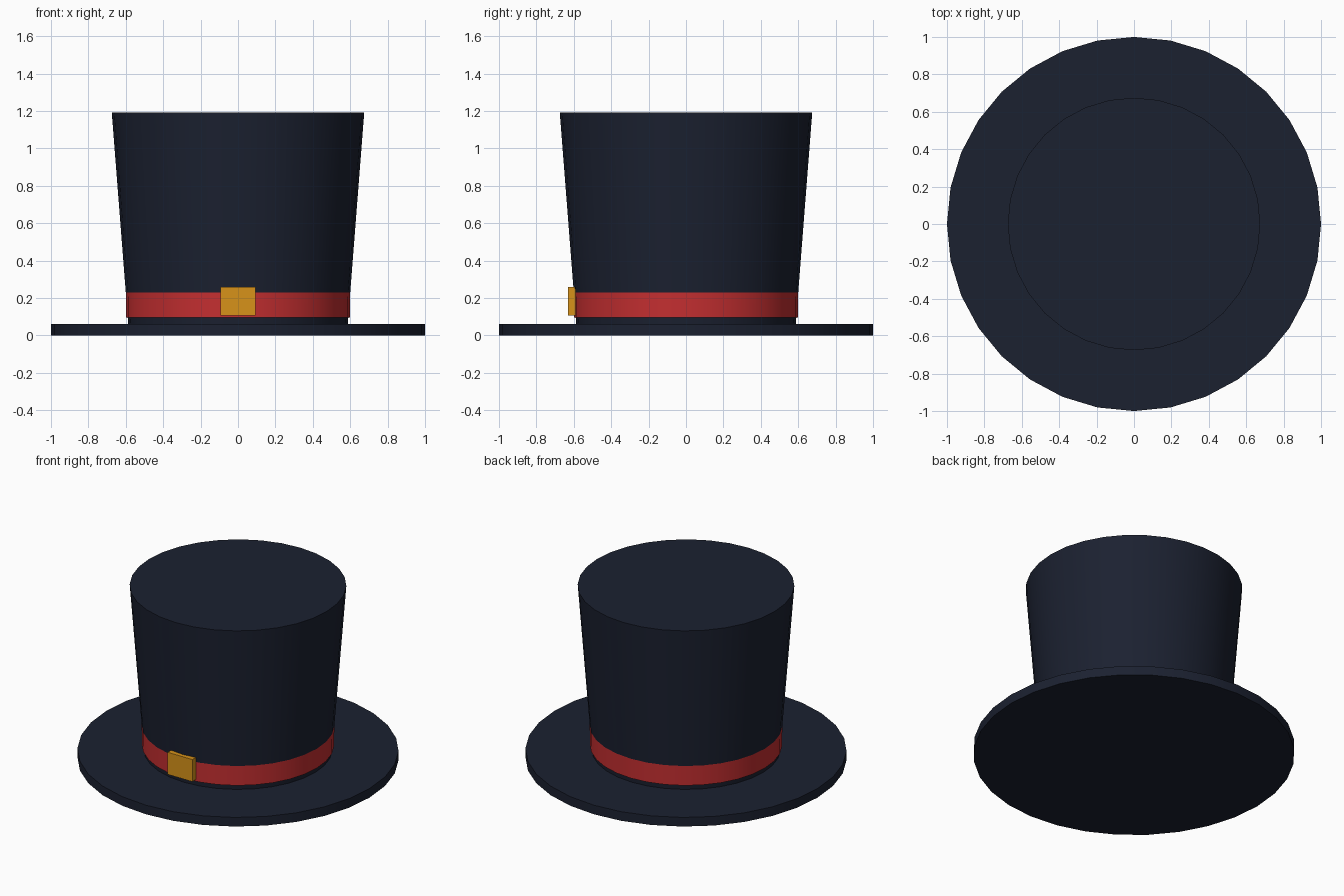
import bpy
import math

if "Cube" in bpy.data.objects:
    bpy.data.objects.remove(bpy.data.objects["Cube"])

SIDES = 32


def material(name, rgb):
    mat = bpy.data.materials.new(name)
    mat.diffuse_color = (*rgb, 1.0)
    mat.use_nodes = True
    mat.node_tree.nodes["Principled BSDF"].inputs["Base Color"].default_value = mat.diffuse_color
    return mat


felt = material("dark_felt", (0.011, 0.015, 0.030))
ribbon = material("red_ribbon", (0.55, 0.028, 0.030))
brass = material("brass", (0.68, 0.29, 0.01))


def drum(name, r_low, r_high, z_low, z_high, mat):
    """Closed round section with smooth sides and sharp rims."""
    bpy.ops.mesh.primitive_cone_add(
        vertices=SIDES, radius1=r_low, radius2=r_high, depth=z_high - z_low,
        location=(0, 0, (z_low + z_high) / 2))
    obj = bpy.context.object
    obj.name = name
    obj.data.materials.append(mat)
    bpy.ops.object.shade_smooth_by_angle(angle=math.radians(30))
    return obj


# Flat brim, flared crown and hat band
drum("brim", 1.0, 1.0, 0.0, 0.0625, felt)
drum("crown", 0.586, 0.675, 0.05, 1.193, felt)
drum("hat_band", 0.599, 0.60, 0.095, 0.234, ribbon)

# Buckle plate on the front of the band
bpy.ops.mesh.primitive_cube_add(size=1, location=(0, -0.604, 0.184))
buckle = bpy.context.object
buckle.name = "buckle"
buckle.scale = (0.188, 0.052, 0.152)
bpy.ops.object.transform_apply(location=False, rotation=False, scale=True)
buckle.data.materials.append(brass)
